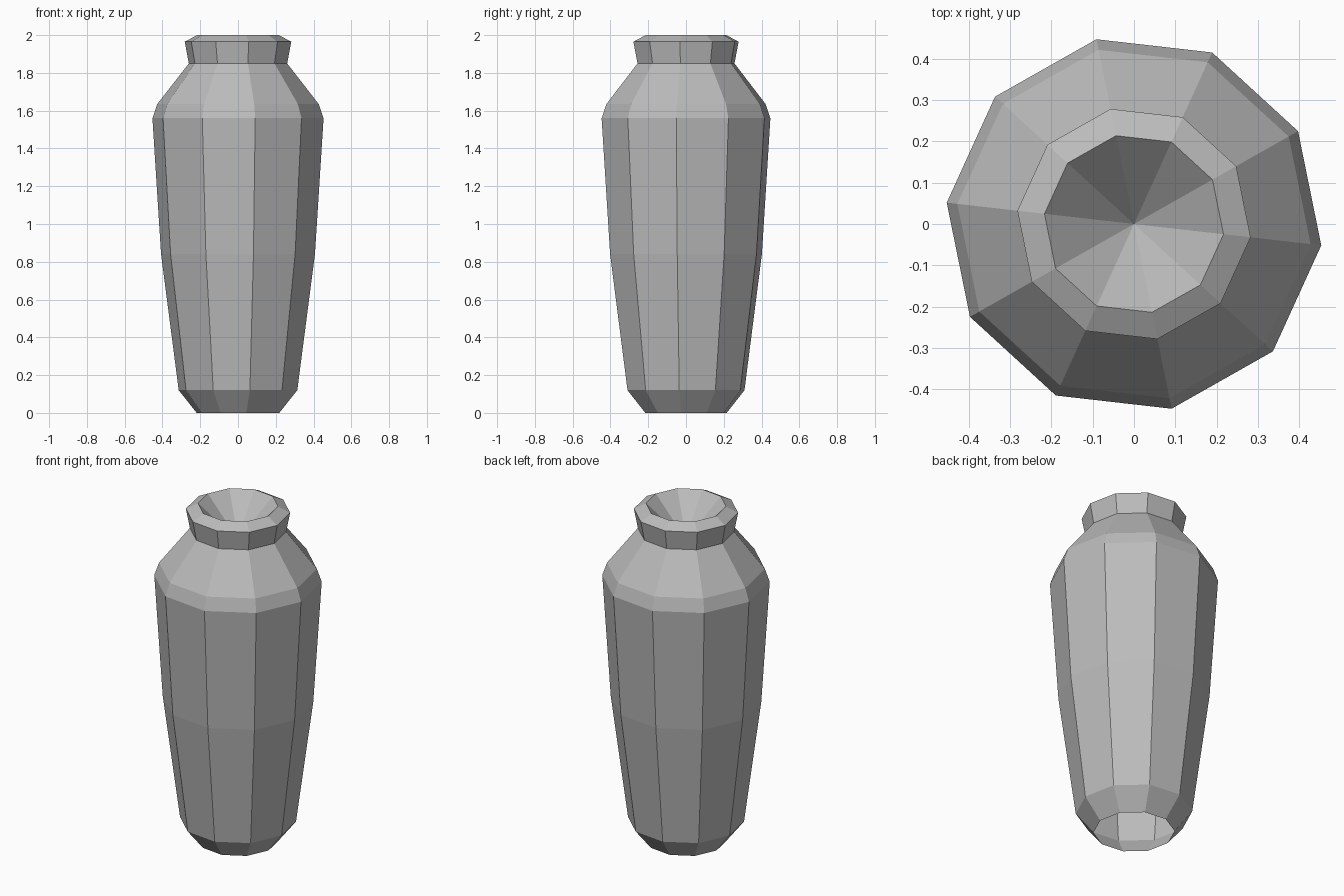
import bpy
import bmesh
import math

SIDES = 10
TURN = math.radians(-6.5)

cube = bpy.data.objects.get("Cube")
if cube:
    bpy.data.objects.remove(cube, do_unlink=True)

clay = bpy.data.materials.new("grey_clay")
clay.use_nodes = True
colour = (0.5, 0.5, 0.5, 1)
clay.diffuse_color = colour
clay.node_tree.nodes["Principled BSDF"].inputs["Base Color"].default_value = colour

# Radius and height from the open foot up to the lip
profile = [
    (0.22, 0.0),
    (0.316, 0.12),
    (0.41, 0.84),
    (0.456, 1.56),
    (0.43, 1.635),
    (0.262, 1.85),
    (0.284, 1.965),
    (0.218, 2.0),
]
MOUTH_DEPTH = 0.21


def add_ring(bm, radius, z):
    angles = [TURN + math.tau * i / SIDES for i in range(SIDES)]
    return [bm.verts.new((radius * math.cos(a), radius * math.sin(a), z)) for a in angles]


bm = bmesh.new()
rings = [add_ring(bm, r, z) for r, z in profile]

# Faceted outer wall
for low, high in zip(rings, rings[1:]):
    for i in range(SIDES):
        j = (i + 1) % SIDES
        bm.faces.new((low[i], low[j], high[j], high[i]))

# Funnel-shaped mouth
lip = rings[-1]
funnel_tip = bm.verts.new((0, 0, profile[-1][1] - MOUTH_DEPTH))
for i in range(SIDES):
    bm.faces.new((lip[i], lip[(i + 1) % SIDES], funnel_tip))

mesh = bpy.data.meshes.new("vase")
bm.to_mesh(mesh)
bm.free()
mesh.materials.append(clay)
vase = bpy.data.objects.new("vase", mesh)
bpy.context.collection.objects.link(vase)
